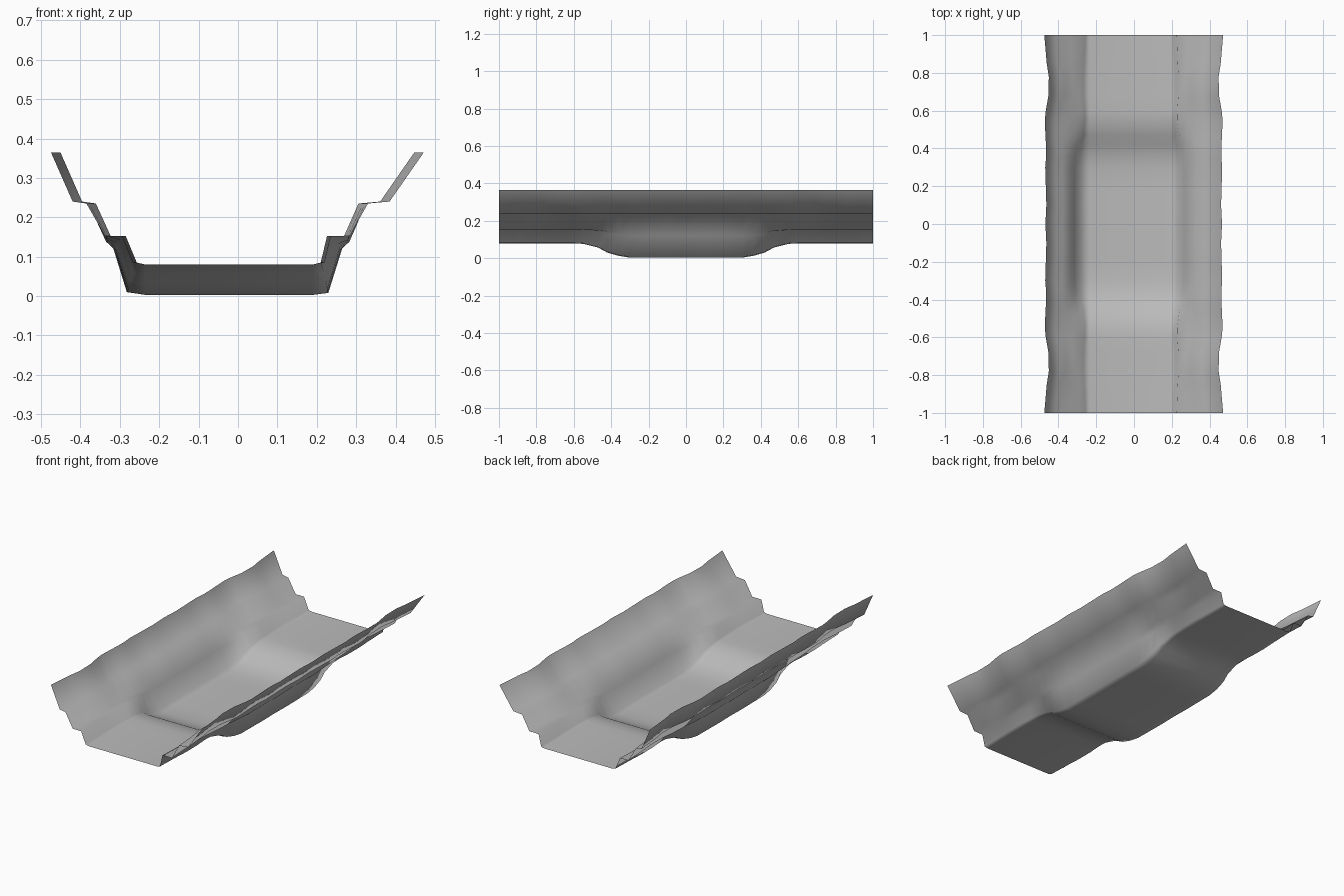
import bpy, bmesh

cube = bpy.data.objects.get("Cube")
if cube:
    bpy.data.objects.remove(cube)

# Cross-sections (x, z) from left rim to right rim: shallow end and sunken middle
END = [(-.475, .365), (-.42, .24), (-.385, .235), (-.338, .153), (-.285, .152), (-.257, .085), (-.235, .08),
       (.19, .08), (.21, .085), (.226, .152), (.284, .153), (.33, .235), (.385, .24), (.472, .365)]
MID = [(-.475, .365), (-.42, .24), (-.385, .235), (-.338, .138), (-.312, .12), (-.278, .01), (-.235, .003),
       (.19, .003), (.225, .008), (.26, .12), (.286, .138), (.33, .235), (.385, .24), (.472, .365)]
# How strongly each wall row follows the uneven edge
LOOSE = [1, 1, 1, .6, -.4, -.4, 0]
LOOSE += LOOSE[::-1]

# Stations along half the length: (distance, sink amount, inward shift)
STATIONS = [(0, 1, .006), (.1, 1, .011), (.2, 1, .008), (.3, 1, .005), (.36, .87, .01), (.42, .65, .009),
            (.47, .3, .006), (.55, .04, .003), (.6, 0, .008), (.68, 0, .022), (.78, 0, .024),
            (.85, 0, .013), (.92, 0, .007), (1, 0, 0)]
rows = [(-y, s, w) for y, s, w in STATIONS[:0:-1]] + STATIONS

# Channel: one open sheet lofted through the stations
bm = bmesh.new()
grid = []
for y, sink, shift in rows:
    line = []
    for (x0, z0), (x1, z1), loose in zip(END, MID, LOOSE):
        x = x0 + (x1 - x0) * sink
        x += shift * loose * (1 if x < 0 else -1)
        line.append(bm.verts.new((x, y, z0 + (z1 - z0) * sink)))
    grid.append(line)
for a, b in zip(grid, grid[1:]):
    for i in range(len(a) - 1):
        bm.faces.new((a[i], a[i + 1], b[i + 1], b[i]))

mesh = bpy.data.meshes.new("channel")
bm.to_mesh(mesh)
bm.free()
mesh.shade_smooth()
channel = bpy.data.objects.new("channel", mesh)
bpy.context.collection.objects.link(channel)

# Single grey finish
grey = bpy.data.materials.new("grey")
grey.use_nodes = True
colour = (.5, .5, .5, 1)
grey.diffuse_color = colour
grey.node_tree.nodes["Principled BSDF"].inputs["Base Color"].default_value = colour
mesh.materials.append(grey)
